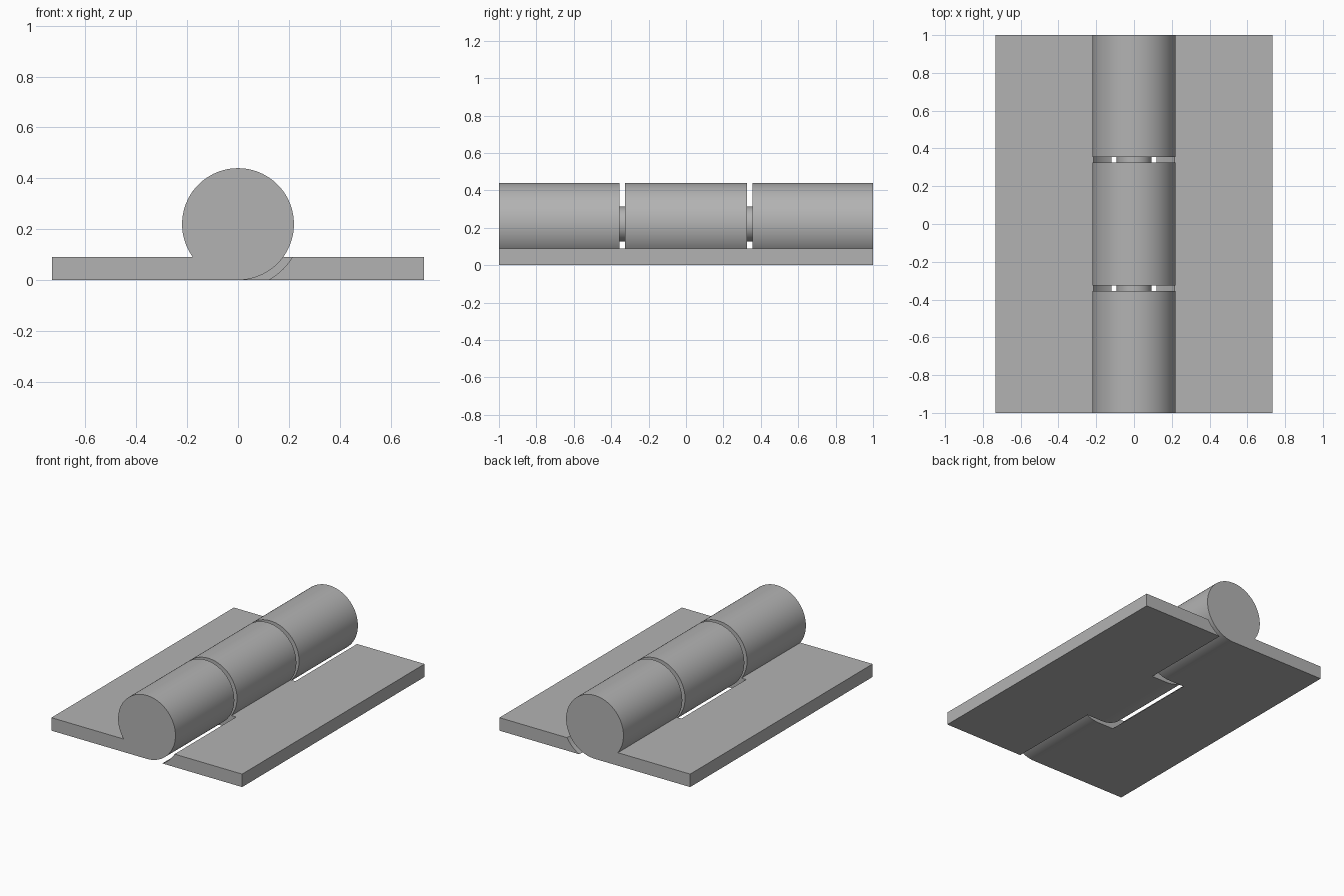
import bpy, bmesh
from math import asin, cos, sin, pi, radians

cube = bpy.data.objects.get("Cube")
if cube:
    bpy.data.objects.remove(cube, do_unlink=True)

HALF_WIDTH, HALF_LENGTH, THICK = 0.732, 1.0, 0.09
BARREL, CLEARANCE, PIN = 0.22, 0.25, 0.093
INNER_END, OUTER_START = 0.325, 0.355   # ends of the centre and outer knuckles

steel = bpy.data.materials.new("grey_steel")
steel.use_nodes = True
steel.diffuse_color = (0.45, 0.45, 0.45, 1)
steel.node_tree.nodes["Principled BSDF"].inputs["Base Color"].default_value = (0.45, 0.45, 0.45, 1)


def prism(name, outline, y0, y1):
    """Extrude an outline in the xz plane from y0 to y1."""
    bm = bmesh.new()
    face = bm.faces.new([bm.verts.new((x, y0, z)) for x, z in outline])
    new = bmesh.ops.extrude_face_region(bm, geom=[face])["geom"]
    for v in new:
        if isinstance(v, bmesh.types.BMVert):
            v.co.y = y1
    bmesh.ops.recalc_face_normals(bm, faces=bm.faces)
    mesh = bpy.data.meshes.new(name)
    bm.to_mesh(mesh)
    bm.free()
    mesh.materials.append(steel)
    obj = bpy.data.objects.new(name, mesh)
    bpy.context.collection.objects.link(obj)
    return obj


def arc(radius, start, end, steps):
    """Points on an arc about the hinge axis."""
    angles = [start + (end - start) * i / steps for i in range(steps + 1)]
    return [(radius * cos(a), BARREL + radius * sin(a)) for a in angles]


def rod(name, radius, y0, y1, sides=96):
    return prism(name, arc(radius, 0, 2 * pi, sides)[:-1], y0, y1)


def leaf(name, side, y0, y1, gaps):
    """Plate flowing into a barrel, with round clearances cut for the other leaf."""
    stop = pi + asin((BARREL - THICK) / BARREL)
    outline = [(-HALF_WIDTH, 0)] + arc(BARREL, -pi / 2, stop, 80) + [(-HALF_WIDTH, THICK)]
    obj = prism(name, [(-side * x, z) for x, z in outline], y0, y1)
    for start, end in gaps:
        cutter = rod("clearance_cutter", CLEARANCE, start, end)
        cutter.hide_render = True
        mod = obj.modifiers.new("clearance", "BOOLEAN")
        mod.operation, mod.solver, mod.object = "DIFFERENCE", "EXACT", cutter
        bpy.context.view_layer.objects.active = obj
        bpy.ops.object.modifier_apply(modifier=mod.name)
        bpy.data.objects.remove(cutter, do_unlink=True)
    return obj


# Two leaves that interlock, and the pin seen between the knuckles
parts = [
    leaf("right_leaf", -1, -HALF_LENGTH, HALF_LENGTH, [(-OUTER_START, OUTER_START)]),
    leaf("left_leaf", 1, -HALF_LENGTH, HALF_LENGTH,
         [(-HALF_LENGTH - 0.1, -INNER_END), (INNER_END, HALF_LENGTH + 0.1)]),
    rod("hinge_pin", PIN, -0.5, 0.5, 48),
]

# Smooth barrels, crisp plate edges
bpy.ops.object.select_all(action="DESELECT")
for part in parts:
    part.select_set(True)
bpy.context.view_layer.objects.active = parts[0]
bpy.ops.object.shade_smooth_by_angle(angle=radians(30))
